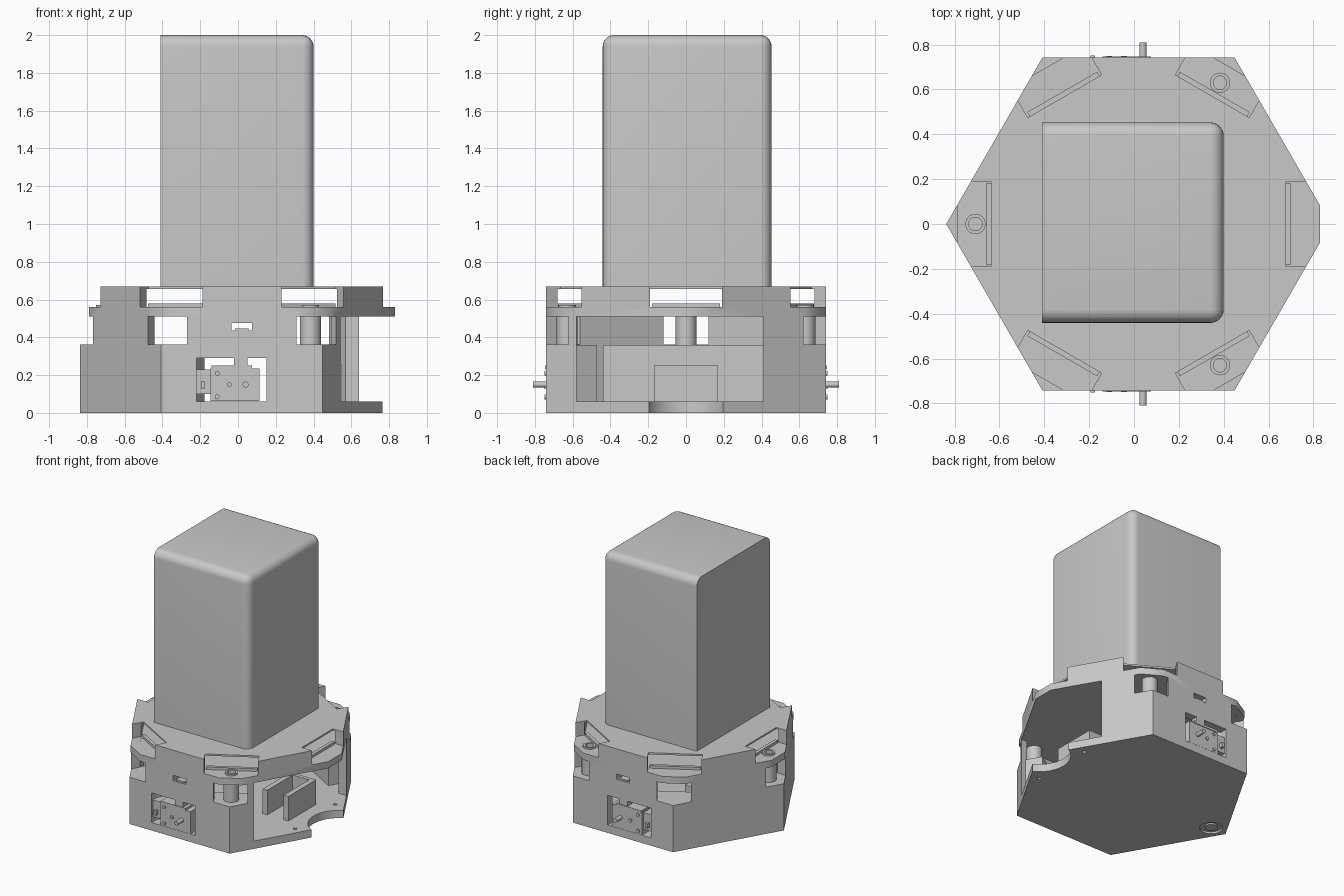
import bpy, bmesh, math
from mathutils import Matrix, Vector

if "Cube" in bpy.data.objects:
    bpy.data.objects.remove(bpy.data.objects["Cube"])

CX, R = 0.02, 0.857          # hexagon centre and corner radius
grey = bpy.data.materials.new("plain_grey")
grey.diffuse_color = (0.58, 0.58, 0.58, 1)
grey.use_nodes = True
grey.node_tree.nodes["Principled BSDF"].inputs["Base Color"].default_value = grey.diffuse_color


def finish(name, bm):
    bmesh.ops.recalc_face_normals(bm, faces=bm.faces)
    me = bpy.data.meshes.new(name)
    bm.to_mesh(me)
    bm.free()
    me.materials.append(grey)
    ob = bpy.data.objects.new(name, me)
    bpy.context.collection.objects.link(ob)
    return ob


def prism(name, pts, z0, z1):
    """Extrude a flat outline from z0 to z1."""
    bm = bmesh.new()
    f = bm.faces.new([bm.verts.new((x, y, z0)) for x, y in pts])
    top = bmesh.ops.extrude_face_region(bm, geom=[f])["geom"]
    bmesh.ops.translate(bm, vec=(0, 0, z1 - z0),
                        verts=[v for v in top if isinstance(v, bmesh.types.BMVert)])
    return finish(name, bm)


def box(name, x0, x1, y0, y1, z0, z1):
    y0, y1 = min(y0, y1), max(y0, y1)
    return prism(name, [(x0, y0), (x1, y0), (x1, y1), (x0, y1)], z0, z1)


def circle(x, y, r, n=32):
    return [(x + r * math.cos(2 * math.pi * i / n), y + r * math.sin(2 * math.pi * i / n))
            for i in range(n)]


def hexagon(r):
    return circle(CX, 0, r, 6)


def radial(a, pts):
    """Turn (distance, sideways) points to face corner angle a."""
    c, s = math.cos(a), math.sin(a)
    return [(CX + d * c - w * s, d * s + w * c) for d, w in pts]


def rect(d0, d1, w):
    return [(d0, -w), (d1, -w), (d1, w), (d0, w)]


def rod_y(name, x, z, r, y0, y1, n=20):
    bm = bmesh.new()
    m = Matrix.Translation((x, (y0 + y1) / 2, z)) @ Matrix.Rotation(math.pi / 2, 4, 'X')
    bmesh.ops.create_cone(bm, cap_ends=True, segments=n, radius1=r, radius2=r,
                          depth=abs(y1 - y0), matrix=m)
    return finish(name, bm)


def smooth(ob):
    bpy.ops.object.select_all(action='DESELECT')
    ob.select_set(True)
    bpy.context.view_layer.objects.active = ob
    bpy.ops.object.shade_smooth_by_angle(angle=math.radians(35))


angles = [i * math.pi / 3 for i in range(6)]
post_angles = [math.pi, math.pi / 3, -math.pi / 3]

# Hollow hexagonal base
base = prism("hex_base", hexagon(R), 0, 0.67)
cut = [prism("cut_lower", hexagon(R - 0.07), 0.06, 0.51),
       prism("cut_upper", hexagon(R - 0.07), 0.56, 0.657),
       box("cut_side_opening", 0.4, 1.2, -0.58, 0.41, 0.0601, 0.5099),
       prism("cut_floor_scoop", circle(0.865, 0, 0.22, 48), -0.1, 0.2),
       prism("cut_floor_recess", circle(-0.705, 0, 0.08), -0.1, 0.015)]
# Corner notches, deck tips and corner windows
for a in angles:
    cut += [prism("cut_notch", radial(a, rect(0.658, 1.1, 0.19)), 0.561, 0.8),
            prism("cut_tip", radial(a, rect(0.81, 1.1, 0.3)), 0.45, 0.6),
            prism("cut_window", radial(a, rect(0.6, 1.1, 0.12)), 0.361, 0.509)]
# Motor openings, small slots and floor holes
for s in (-1, 1):
    cut += [box("cut_motor", -0.22, 0.15, s * 0.6, s * 0.9, 0.061, 0.29),
            box("cut_slot", -0.035, 0.075, s * 0.6, s * 0.9, 0.435, 0.475),
            prism("cut_floor_hole", circle(0.66, s * 0.245, 0.014, 16), -0.1, 0.1)]
for a in post_angles:
    x, y = radial(a, [(0.727, 0)])[0]
    cut.append(prism("cut_screw", circle(x, y, 0.03), 0.5, 0.6))

for c in cut:
    m = base.modifiers.new("cut", 'BOOLEAN')
    m.operation, m.solver, m.object = 'DIFFERENCE', 'EXACT', c
dg = bpy.context.evaluated_depsgraph_get()
me = bpy.data.meshes.new_from_object(base.evaluated_get(dg))
base.modifiers.clear()
base.data = me
for c in cut:
    bpy.data.objects.remove(c)
smooth(base)

# Corner ledges below the windows and lips behind the notches
for i, a in enumerate(angles):
    prism("notch_lip", radial(a, rect(0.655, 0.68, 0.18)), 0.555, 0.58)
    if i:
        e = R - 0.01
        w = 0.13
        prism("corner_ledge", radial(a, [(0.62, -w), (e - w / 3 ** 0.5, -w), (e, 0),
                                         (e - w / 3 ** 0.5, w), (0.62, w)]), 0.05, 0.36)

# Screw posts with raised rings
for a in post_angles:
    x, y = radial(a, [(0.727, 0)])[0]
    smooth(prism("screw_post", circle(x, y, 0.055), 0.355, 0.515))
    bm = bmesh.new()
    rings = [[bm.verts.new((px, py, z)) for px, py in circle(x, y, r)]
             for r, z in ((0.045, 0.555), (0.045, 0.572), (0.03, 0.572), (0.03, 0.515))]
    for p, q in zip(rings, rings[1:]):
        for k in range(32):
            bm.faces.new((p[k], p[(k + 1) % 32], q[(k + 1) % 32], q[k]))
    smooth(finish("screw_ring", bm))

# Caster ring under the left corner
smooth(prism("caster_boss", circle(-0.705, 0, 0.045), 0.004, 0.03))

# Wheel motors, front and back
for s in (-1, 1):
    box("motor_body", -0.145, 0.115, s * 0.5, s * 0.742, 0.062, 0.235)
    box("motor_flange", -0.22, -0.14, s * 0.6, s * 0.725, 0.1, 0.23)
    box("motor_plate", -0.14, 0.075, s * 0.6, s * 0.747, 0.232, 0.25)
    box("motor_tab", -0.02, 0.05, s * 0.69, s * 0.742, 0.245, 0.292)
    box("motor_clip", -0.195, -0.175, s * 0.72, s * 0.752, 0.13, 0.165)
    box("slot_bar", -0.015, 0.055, s * 0.69, s * 0.736, 0.43, 0.446)
    smooth(rod_y("motor_shaft", 0.04, 0.15, 0.016, s * 0.73, s * 0.81))
    for x, z in ((-0.11, 0.21), (-0.11, 0.085), (-0.045, 0.15)):
        smooth(rod_y("motor_screw", x, z, 0.013, s * 0.73, s * 0.75))

# Inside parts seen through the side opening
box("inner_block", -0.5, -0.28, -0.44, 0.41, 0.055, 0.36)
for x in (0.33, 0.51):
    box("bracket_wall", x, x + 0.04, -0.17, 0.17, 0.055, 0.25)
box("bracket_back", 0.33, 0.55, 0.14, 0.17, 0.055, 0.25)

# Tower, rounded on all edges except those of its left face
bm = bmesh.new()
bmesh.ops.create_cube(bm, size=1, matrix=Matrix.Translation((-0.005, 0.006, 1.33))
                      @ Matrix.Diagonal((0.81, 0.894, 1.34, 1)))
round_edges = []
for e in bm.edges:
    c = (e.verts[0].co + e.verts[1].co) / 2
    if c.x > -0.3 and c.z > 0.8:
        round_edges.append(e)
bmesh.ops.bevel(bm, geom=round_edges, offset=0.06, segments=6, profile=0.5, affect='EDGES')
smooth(finish("tower", bm))
